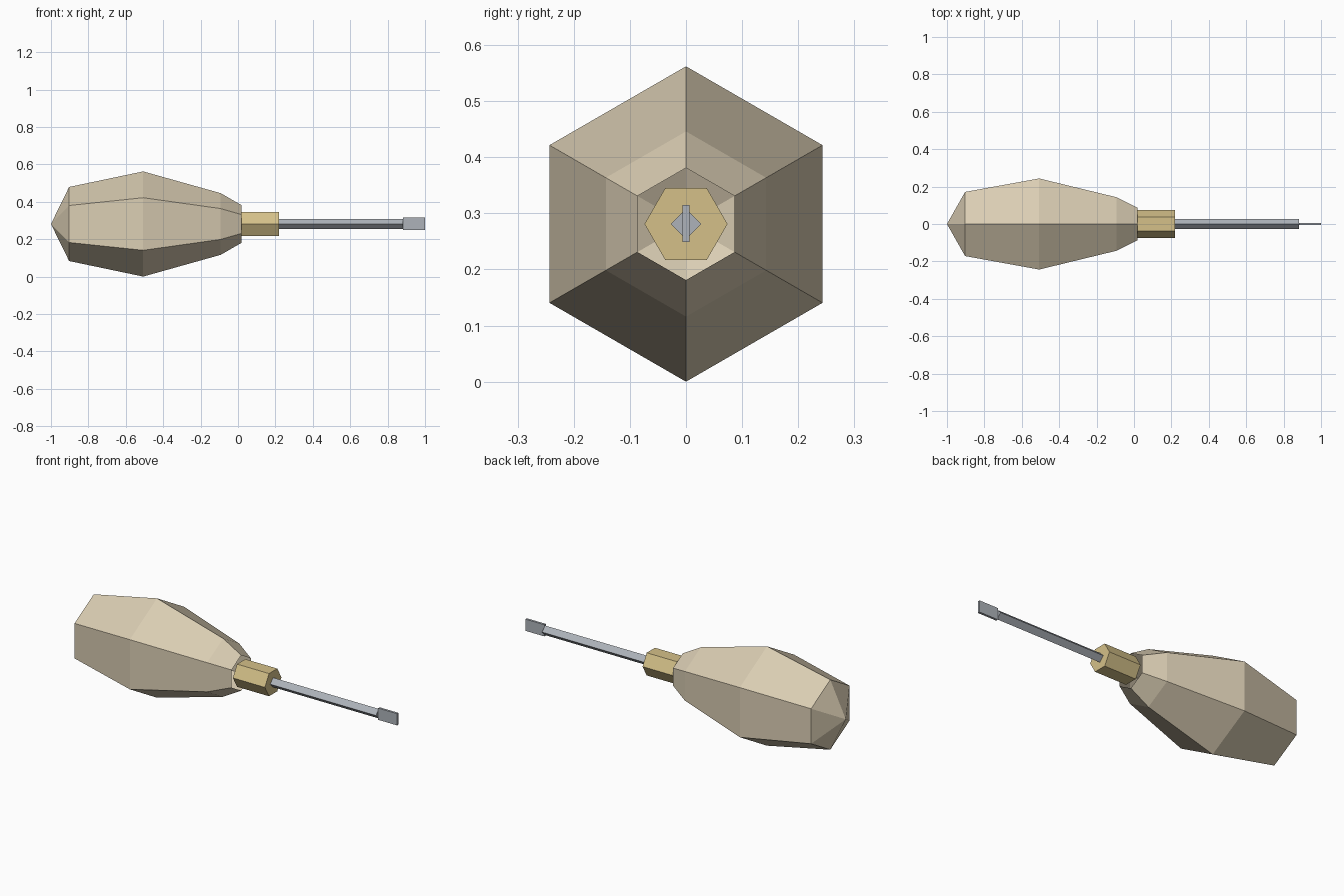
import bpy
import math

cube = bpy.data.objects.get("Cube")
if cube:
    bpy.data.objects.remove(cube)

AXIS_Z = 0.281


def material(name, color):
    mat = bpy.data.materials.new(name)
    mat.use_nodes = True
    mat.diffuse_color = (*color, 1)
    mat.node_tree.nodes["Principled BSDF"].inputs["Base Color"].default_value = (*color, 1)
    return mat


def lathe(name, profile, sides, start, mat, cap_back=True, cap_front=True):
    """Faceted solid along x from (x, radius) pairs; a zero radius makes a point."""
    verts, faces, rings = [], [], []
    for x, r in profile:
        count = sides if r else 1
        rings.append([len(verts) + i for i in range(count)])
        for i in range(count):
            a = start + math.tau * i / sides
            verts.append((x, r * math.cos(a), AXIS_Z + r * math.sin(a)))
    for a, b in zip(rings, rings[1:]):
        for i in range(sides):
            j = (i + 1) % sides
            if len(a) == 1:
                faces.append((a[0], b[j], b[i]))
            else:
                faces.append((a[i], a[j], b[j], b[i]))
    if cap_back and len(rings[0]) > 1:
        faces.append(rings[0][::-1])
    if cap_front:
        faces.append(rings[-1])
    # outward winding for rings running along +x
    faces = [f if len(f) == sides and (f == rings[-1] or f == rings[0][::-1])
             else tuple(reversed(f)) for f in faces]
    mesh = bpy.data.meshes.new(name)
    mesh.from_pydata(verts, [], faces)
    mesh.materials.append(mat)
    obj = bpy.data.objects.new(name, mesh)
    bpy.context.collection.objects.link(obj)
    return obj


wood = material("pale wood", (0.70, 0.61, 0.45))
brass = material("brass", (0.66, 0.53, 0.25))
steel = material("steel", (0.42, 0.45, 0.49))

# Hexagonal handle, pointed at the back and open at the neck
lathe("handle", [(-1, 0), (-0.903, 0.198), (-0.507, 0.281), (-0.093, 0.165), (0.02, 0.1)],
      6, math.pi / 2, wood, cap_front=False)

# Hexagonal collar and square shaft turned on edge
lathe("collar", [(0.02, 0.074), (0.22, 0.074)], 6, 0, brass)
lathe("shaft", [(0.22, 0.027), (0.882, 0.027)], 4, 0, steel)

# Flat blade
bpy.ops.mesh.primitive_cube_add(size=1, location=(0.941, 0, AXIS_Z + 0.001))
blade = bpy.context.object
blade.name = "blade"
blade.scale = (0.118, 0.013, 0.066)
bpy.ops.object.transform_apply(location=False, rotation=False, scale=True)
blade.data.materials.append(steel)
